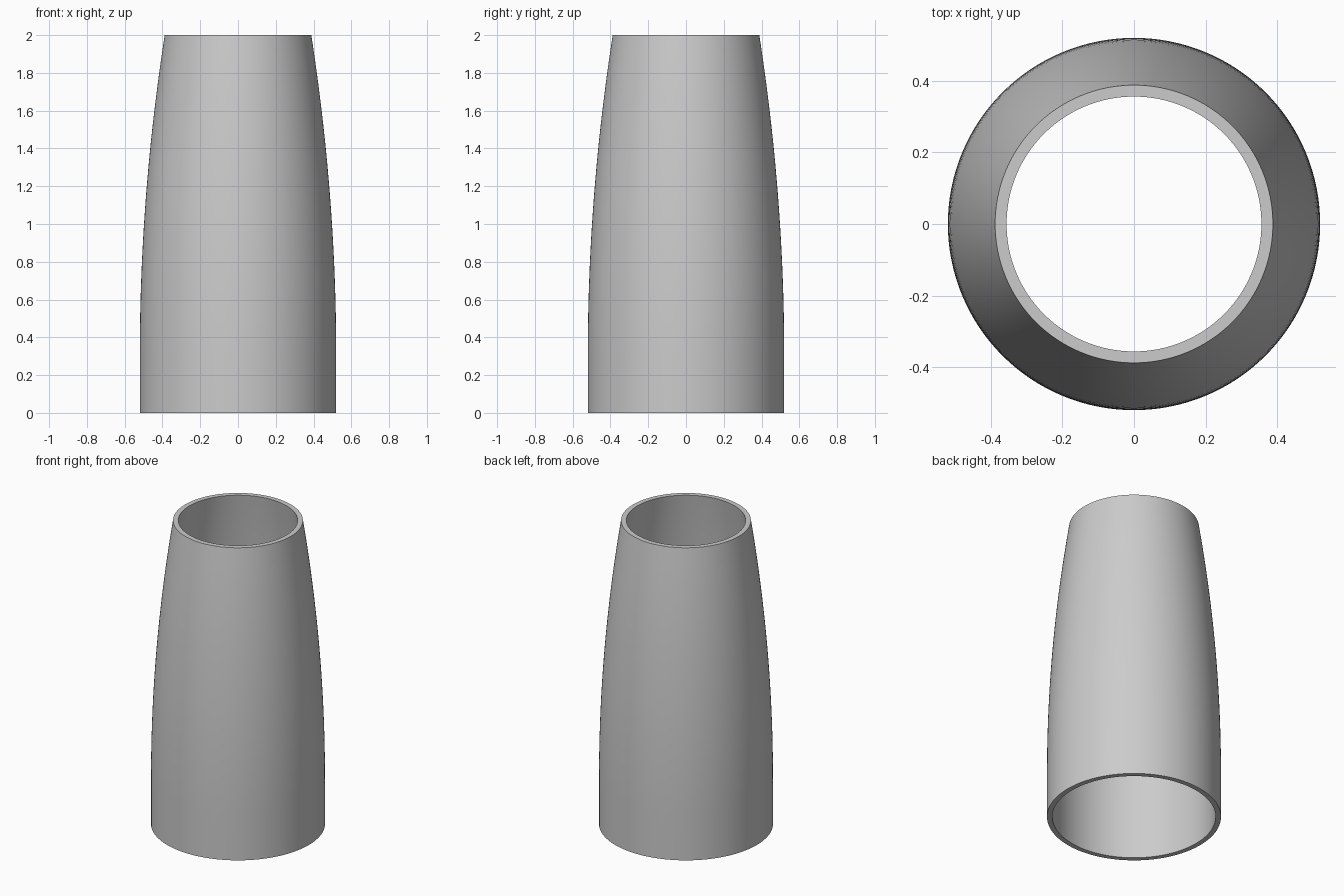
import bpy
import bmesh
import math

cube = bpy.data.objects.get("Cube")
if cube:
    bpy.data.objects.remove(cube, do_unlink=True)

HEIGHT, BASE_R, TOP_R, WALL = 2.0, 0.52, 0.388, 0.032
STRAIGHT = 0.3      # height of the straight lower band
SIDES, RINGS = 128, 24


def outer_radius(z):
    t = max(0.0, (z - STRAIGHT) / (HEIGHT - STRAIGHT))
    return BASE_R - (BASE_R - TOP_R) * t * t


# Closed wall profile: up the outside, then down the inside
heights = [0.0] + [STRAIGHT + (HEIGHT - STRAIGHT) * i / RINGS for i in range(RINGS + 1)]
profile = [(outer_radius(z), z) for z in heights]
profile += [(outer_radius(z) - WALL, z) for z in reversed(heights)]

# Revolve the profile into a hollow sleeve
bm = bmesh.new()
verts = [bm.verts.new((r, 0, z)) for r, z in profile]
edges = [bm.edges.new((v, verts[(i + 1) % len(verts)])) for i, v in enumerate(verts)]
bmesh.ops.spin(bm, geom=verts + edges, cent=(0, 0, 0), axis=(0, 0, 1),
               angle=math.tau, steps=SIDES)
bmesh.ops.remove_doubles(bm, verts=bm.verts, dist=0.0001)
bmesh.ops.recalc_face_normals(bm, faces=bm.faces)

mesh = bpy.data.meshes.new("tapered_sleeve")
bm.to_mesh(mesh)
bm.free()
sleeve = bpy.data.objects.new("tapered_sleeve", mesh)
bpy.context.collection.objects.link(sleeve)

# Plain grey material
grey = bpy.data.materials.new("light_grey")
grey.use_nodes = True
colour = (0.6, 0.6, 0.6, 1)
grey.diffuse_color = colour
grey.node_tree.nodes["Principled BSDF"].inputs["Base Color"].default_value = colour
mesh.materials.append(grey)

# Smooth walls with crisp rims
bpy.ops.object.select_all(action="DESELECT")
sleeve.select_set(True)
bpy.context.view_layer.objects.active = sleeve
bpy.ops.object.shade_smooth_by_angle(angle=math.radians(30))
